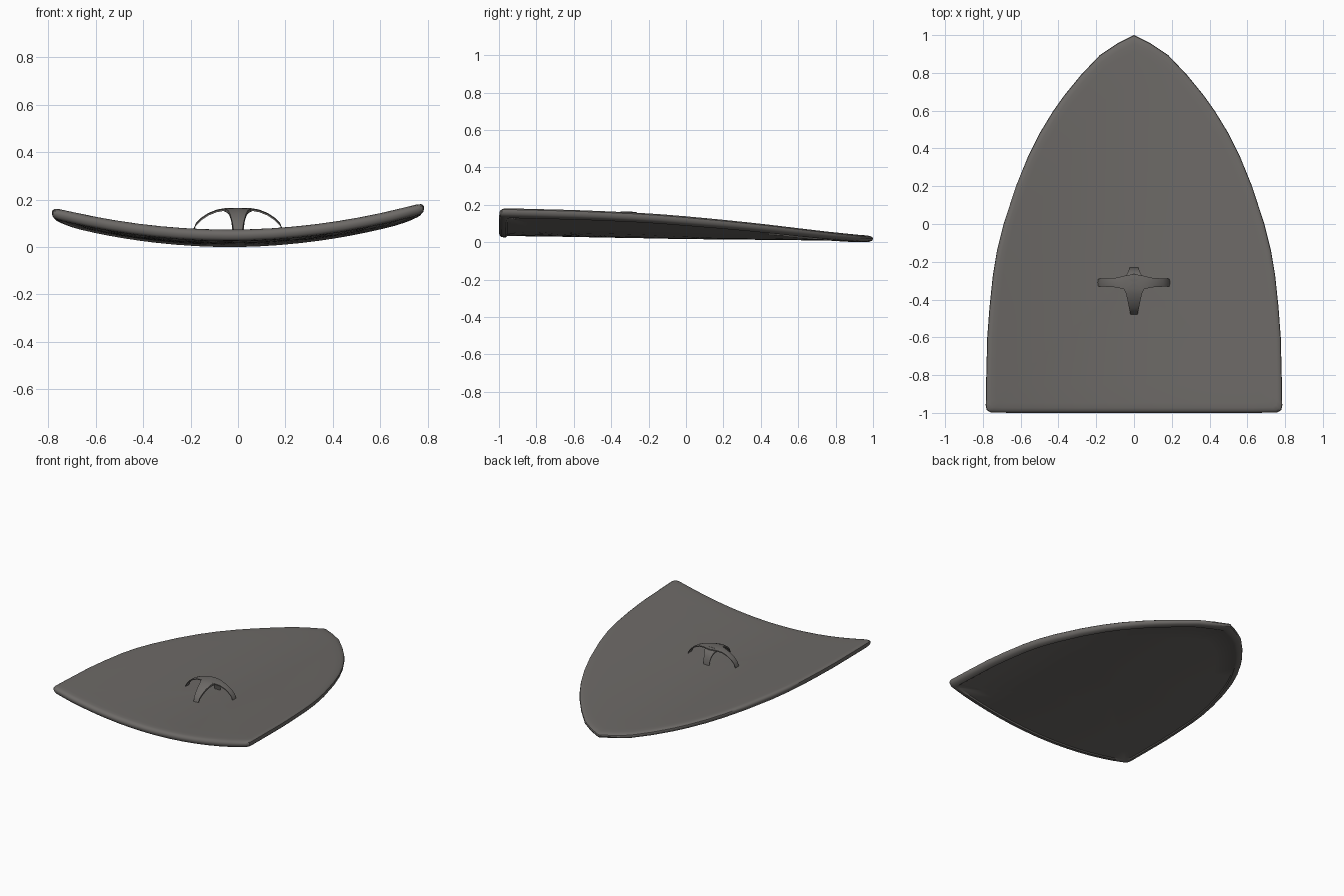
import bpy, bmesh, math

if "Cube" in bpy.data.objects:
    bpy.data.objects.remove(bpy.data.objects["Cube"])

mat = bpy.data.materials.new("dark warm grey")
mat.diffuse_color = (0.150, 0.141, 0.133, 1)
mat.use_nodes = True
mat.node_tree.nodes["Principled BSDF"].inputs["Base Color"].default_value = mat.diffuse_color


def top_z(x, y):
    # curved upper face, slightly twisted, sinking toward the tip
    return 0.057 - 0.019 * y + 0.17 * x * x + 0.013 * x


def finish(name, bm, angle=35):
    bmesh.ops.recalc_face_normals(bm, faces=bm.faces[:])
    me = bpy.data.meshes.new(name)
    bm.to_mesh(me)
    bm.free()
    ob = bpy.data.objects.new(name, me)
    bpy.context.collection.objects.link(ob)
    me.materials.append(mat)
    bpy.ops.object.select_all(action='DESELECT')
    ob.select_set(True)
    bpy.context.view_layer.objects.active = ob
    bpy.ops.object.shade_smooth_by_angle(angle=math.radians(angle))
    return ob


# Shield plate: half outline from tip to front edge, mirrored
half = [(0.09, 0.955), (0.18, 0.895), (0.28, 0.79), (0.37, 0.68), (0.43, 0.595),
        (0.50, 0.48), (0.56, 0.36), (0.625, 0.2), (0.69, 0.0), (0.725, -0.14),
        (0.747, -0.27), (0.765, -0.44), (0.777, -0.6), (0.782, -0.8),
        (0.785, -0.96), (0.78, -0.985), (0.76, -0.997)]
front = [(0.65 - 0.1 * i, -1.0) for i in range(7)]
right = half + front
outline = [(0, 1)] + right + [(0, -1)] + [(-x, y) for x, y in reversed(right)]

# rings: scale toward the middle, drop below the upper face (fraction of thickness)
rings = [(0.2, 0), (0.4, 0), (0.6, 0), (0.8, 0), (0.93, 0), (0.965, 0.02),
         (0.985, 0.10), (0.997, 0.28), (1.0, 0.5), (0.996, 0.78), (0.985, 0.94),
         (0.965, 1.0), (0.95, 1.0), (0.94, 0.84), (0.8, 0.82), (0.6, 0.8),
         (0.4, 0.8), (0.2, 0.8)]
CY = -0.25


def plate_point(x, y, s, d):
    px, py = x * s, CY + (y - CY) * s
    thick = 0.049 - 0.012 * max(0, py)
    return px, py, top_z(px, py) - d * thick


bm = bmesh.new()
loops = [[bm.verts.new(plate_point(x, y, s, d)) for x, y in outline] for s, d in rings]
n = len(outline)
for a, b in zip(loops, loops[1:]):
    for i in range(n):
        j = (i + 1) % n
        bm.faces.new((a[i], a[j], b[j], b[i]))
for loop, d in ((loops[0], 0), (loops[-1], 0.8)):
    c = bm.verts.new(plate_point(0, CY, 0, d))
    for i in range(n):
        bm.faces.new((loop[i], loop[(i + 1) % n], c))
low = min(v.co.z for v in bm.verts)
for v in bm.verts:
    v.co.z -= low
finish("shield_plate", bm, 40)


# Handle: four thin curved straps meeting at a raised hub
def strap(name, path, t=0.007):
    """path: (centre x, centre y, height, half width x, half width y)"""
    bm = bmesh.new()
    rows = []
    for x, y, z, wx, wy in path:
        rows.append([bm.verts.new((x + k * wx, y + k * wy, z - low + dz))
                     for k, dz in ((-1, -t - 0.004), (-1, -0.004), (0, 0), (1, -0.004),
                                   (1, -t - 0.004), (0, -t))])
    for a, b in zip(rows, rows[1:]):
        for i in range(6):
            j = (i + 1) % 6
            bm.faces.new((a[i], a[j], b[j], b[i]))
    bm.faces.new(rows[0])
    bm.faces.new(rows[-1])
    finish(name, bm)


HY = -0.31
arm = [(0, HY, 0.166, 0, 0.045), (0.05, HY, 0.166, 0, 0.036), (0.09, HY, 0.159, 0, 0.026),
       (0.125, HY, 0.145, 0, 0.023), (0.155, HY, 0.125, 0, 0.022),
       (0.177, HY, 0.103, 0, 0.021), (0.192, HY, 0.068, 0, 0.019)]
for side, s in (("left", -1), ("right", 1)):
    strap("handle_arm_" + side, [(s * x, y, z, wx, wy) for x, y, z, wx, wy in arm])

strap("handle_front_leg", [
    (0, -0.29, 0.166, 0.06, 0), (0, -0.34, 0.166, 0.055, 0), (0, -0.37, 0.160, 0.042, 0),
    (0, -0.41, 0.143, 0.033, 0), (0, -0.445, 0.119, 0.026, 0),
    (0, -0.468, 0.095, 0.021, 0), (0, -0.483, 0.06, 0.018, 0)], 0.012)
strap("handle_back_leg", [
    (0, -0.32, 0.166, 0.055, 0), (0, -0.285, 0.163, 0.048, 0), (0, -0.262, 0.148, 0.036, 0),
    (0, -0.245, 0.122, 0.028, 0), (0, -0.235, 0.095, 0.025, 0),
    (0, -0.230, 0.055, 0.023, 0)], 0.010)
